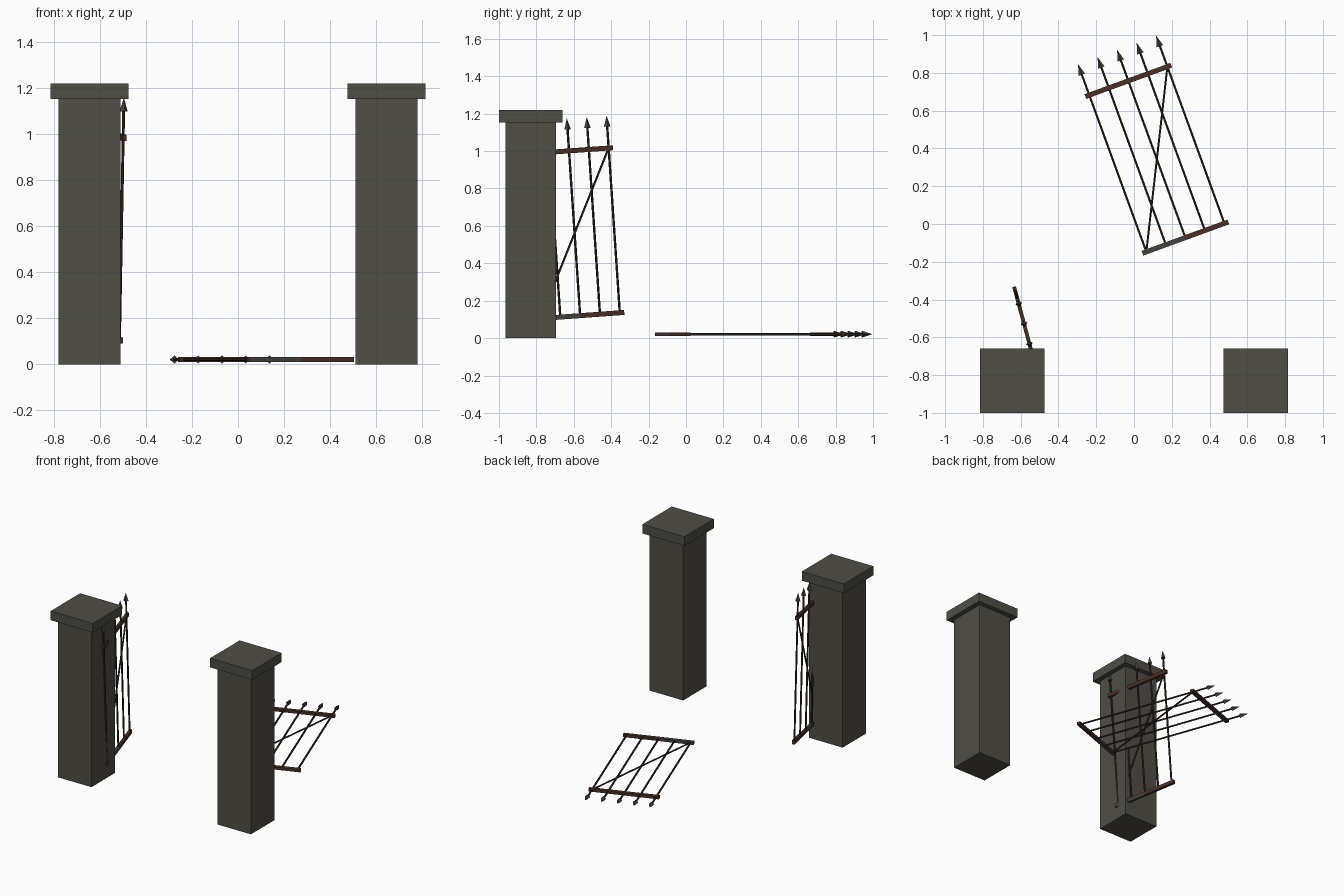
import bpy, math
from mathutils import Matrix, Vector

if "Cube" in bpy.data.objects:
    bpy.data.objects.remove(bpy.data.objects["Cube"])


def material(name, rgb):
    m = bpy.data.materials.new(name)
    m.diffuse_color = (*rgb, 1)
    m.use_nodes = True
    m.node_tree.nodes["Principled BSDF"].inputs["Base Color"].default_value = m.diffuse_color
    return m


STONE = material("dark stone", (0.078, 0.075, 0.060))
IRON = material("weathered iron", (0.060, 0.058, 0.052))
RUST = material("rust", (0.065, 0.030, 0.020))
DARK = material("dark rusted iron", (0.038, 0.025, 0.019))


def finish(name, mat, matrix):
    o = bpy.context.object
    o.name = name
    o.data.materials.append(mat)
    o.matrix_world = matrix
    return o


def box(name, mat, size, centre, frame=Matrix()):
    bpy.ops.mesh.primitive_cube_add(size=1)
    o = finish(name, mat, frame @ Matrix.Translation(centre))
    o.data.transform(Matrix.Diagonal((*size, 1)))
    return o


def rod(name, mat, a, b, r, frame, r_end=None, sides=6):
    """Cylinder (or cone, when r_end is given) between two points."""
    a, b = Vector(a), Vector(b)
    d = b - a
    bpy.ops.mesh.primitive_cone_add(vertices=sides, radius1=r,
                                    radius2=r if r_end is None else r_end,
                                    depth=d.length)
    angle = math.atan2(d.x, d.z)
    return finish(name, mat, frame @ Matrix.Translation((a + b) / 2)
                  @ Matrix.Rotation(angle, 4, 'Y'))


def gate(name, frame):
    """Gate leaf in its own x-z plane, origin at the middle of the bottom rail."""
    half, top, reach = 0.242, 0.883, 0.22
    # rails: the bottom one is bare iron on its hinge side
    box(name + "_top_rail", RUST, (2 * half, 0.02, 0.026), (0, 0, top), frame)
    box(name + "_bottom_rail_iron", IRON, (half, 0.02, 0.026), (-half / 2, 0, 0), frame)
    box(name + "_bottom_rail_rust", RUST, (half, 0.02, 0.026), (half / 2, 0, 0), frame)
    # upright bars with spear heads
    for i in range(5):
        x = -reach + i * reach / 2
        rod(f"{name}_bar_{i}", DARK, (x, 0, 0), (x, 0, 1.005), 0.0065, frame)
        rod(f"{name}_spear_head_{i}", IRON, (x, 0, 0.998), (x, 0, 1.057),
            0.018, frame, r_end=0, sides=4)
    # diagonal brace
    rod(name + "_brace", DARK, (-reach, 0, 0), (reach, 0, top), 0.006, frame)


# pillars with cap stones
for side, label in ((-1, "left"), (1, "right")):
    box(label + "_pillar", STONE, (0.27, 0.27, 1.155), (side * 0.645, -0.83, 0.5775))
    box(label + "_pillar_cap", STONE, (0.34, 0.34, 0.067), (side * 0.645, -0.83, 1.1865))

# leaf still hanging, swung open and sagging
gate("hanging_gate", Matrix.Translation((-0.572, -0.566, 0.12))
     @ Matrix.Rotation(math.radians(105), 4, 'Z')
     @ Matrix.Rotation(math.radians(-4), 4, 'Y'))

# leaf fallen flat on the ground
gate("fallen_gate", Matrix.Translation((0.272, -0.072, 0.021))
     @ Matrix.Rotation(math.radians(20), 4, 'Z')
     @ Matrix.Rotation(math.radians(-90), 4, 'X'))
